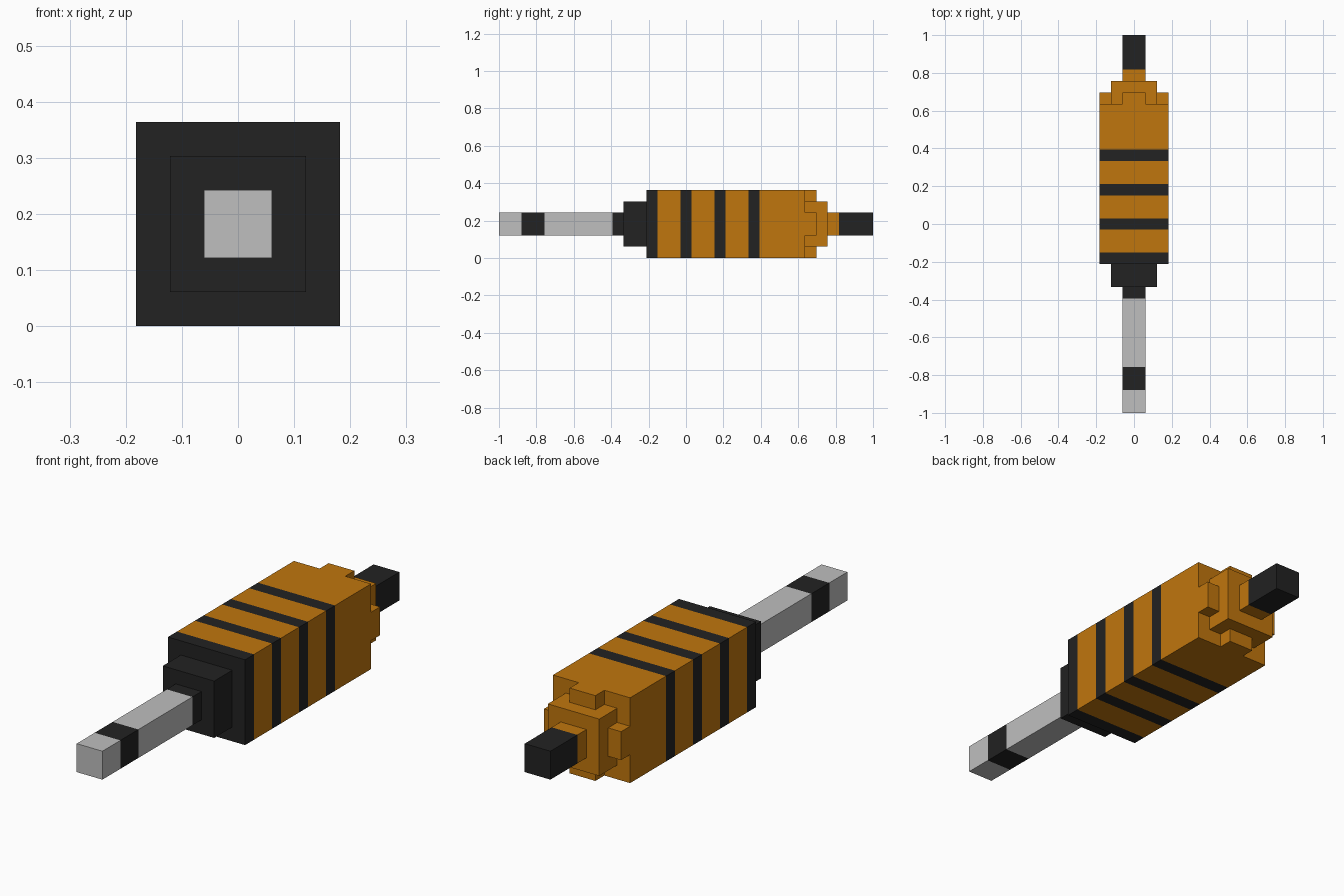
import bpy, bmesh

cube = bpy.data.objects.get("Cube")
if cube:
    bpy.data.objects.remove(cube, do_unlink=True)

U = 2 / 33          # one block of the grid the model is built on
MID = 3 * U         # height of the long axis


def material(name, rgb):
    m = bpy.data.materials.new(name)
    m.use_nodes = True
    m.diffuse_color = (*rgb, 1)
    bsdf = next(n for n in m.node_tree.nodes if n.type == 'BSDF_PRINCIPLED')
    bsdf.inputs["Base Color"].default_value = (*rgb, 1)
    return m


ORANGE = material("orange", (0.527, 0.180, 0.004))
BLACK = material("black", (0.016, 0.016, 0.016))
GREY = material("light grey", (0.521, 0.521, 0.521))


def bar(name, half_x, half_z, start, bands, x=0, z=0):
    """Box along y, in blocks, cut into coloured bands of (length, material)."""
    mats = list(dict.fromkeys(m for _, m in bands))
    bm = bmesh.new()

    def ring(y):
        return [bm.verts.new(((x + sx * half_x) * U, y * U - 1, MID + (z + sz * half_z) * U))
                for sx, sz in ((-1, -1), (1, -1), (1, 1), (-1, 1))]

    y = start
    prev = ring(y)
    bm.faces.new(prev).material_index = mats.index(bands[0][1])
    for length, mat in bands:
        y += length
        cur = ring(y)
        for i in range(4):
            j = (i + 1) % 4
            f = bm.faces.new((prev[i], prev[j], cur[j], cur[i]))
            f.material_index = mats.index(mat)
        prev = cur
    bm.faces.new(prev).material_index = mats.index(bands[-1][1])
    bmesh.ops.recalc_face_normals(bm, faces=bm.faces[:])
    mesh = bpy.data.meshes.new(name)
    bm.to_mesh(mesh)
    bm.free()
    for m in mats:
        mesh.materials.append(m)
    obj = bpy.data.objects.new(name, mesh)
    bpy.context.collection.objects.link(obj)
    return obj


# Front rod with its dark bands, and the stepped collar behind it
bar("front_rod", 1, 1, 0, [(2, GREY), (2, BLACK), (6, GREY), (1, BLACK)])
bar("front_collar", 2, 2, 11, [(2, BLACK)])

# Striped main body
bar("body", 3, 3, 13, [(1, BLACK), (2, ORANGE)] * 3 + [(1, BLACK), (4, ORANGE)])

# Back plate, with a small tab on each of its four sides
bar("back_plate", 2, 2, 27, [(2, ORANGE)])
for side, s in (("left", 1), ("right", -1)):
    bar("tab_" + side, 0.5, 1, 27, [(1, ORANGE)], x=2.5 * s)
for side, s in (("top", 1), ("bottom", -1)):
    bar("tab_" + side, 1, 0.5, 27, [(1, ORANGE)], z=2.5 * s)

# Back rod with dark end
bar("back_rod", 1, 1, 29, [(1, ORANGE), (3, BLACK)])
